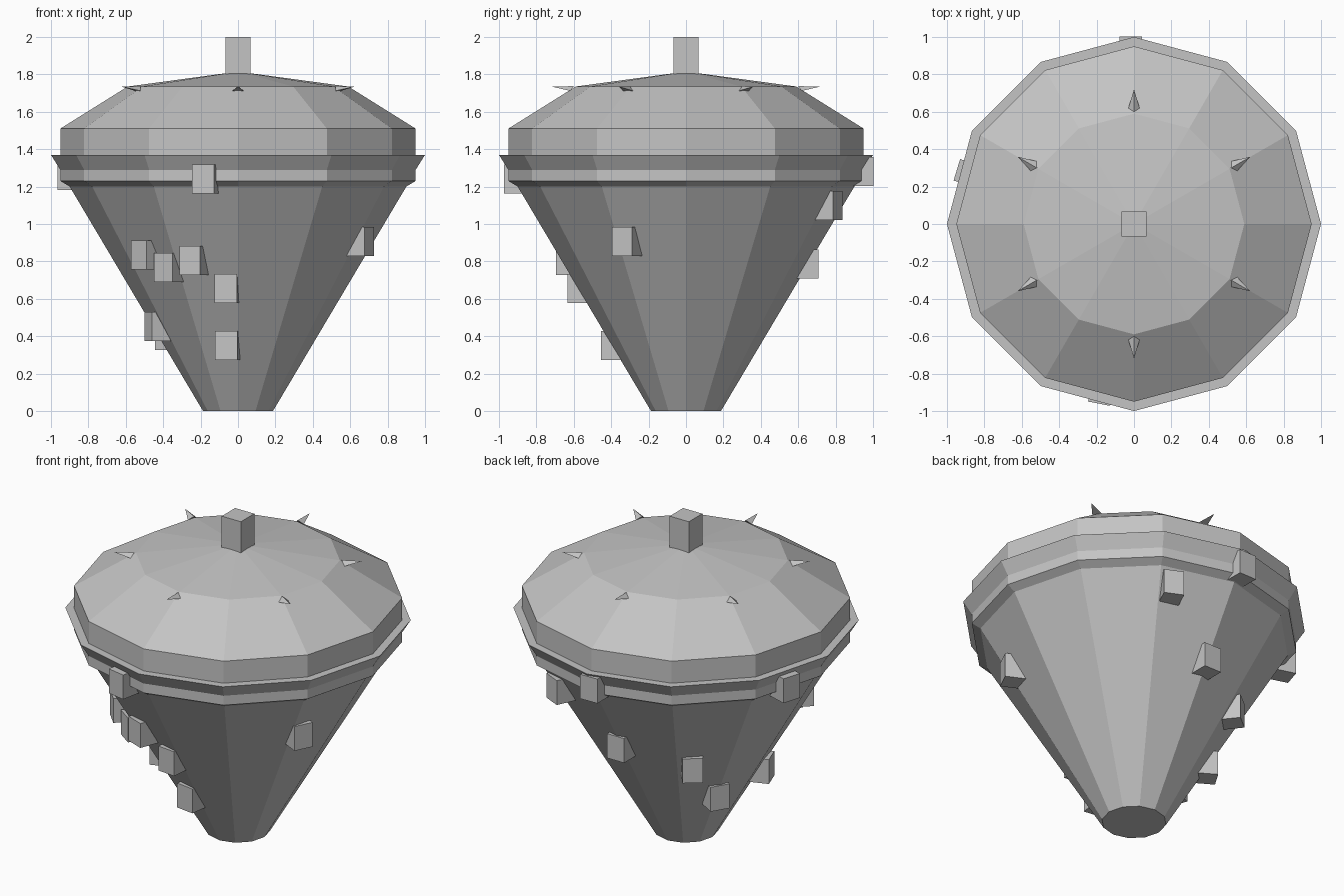
import bpy, bmesh, math
from mathutils import Vector, Matrix

if "Cube" in bpy.data.objects:
    bpy.data.objects.remove(bpy.data.objects["Cube"])

SIDES = 12

stone = bpy.data.materials.new("grey_stone")
stone.diffuse_color = (0.55, 0.55, 0.55, 1)
stone.use_nodes = True
stone.node_tree.nodes["Principled BSDF"].inputs["Base Color"].default_value = stone.diffuse_color


def finish(name, bm):
    bmesh.ops.recalc_face_normals(bm, faces=bm.faces[:])
    mesh = bpy.data.meshes.new(name)
    bm.to_mesh(mesh)
    bm.free()
    mesh.materials.append(stone)
    obj = bpy.data.objects.new(name, mesh)
    bpy.context.collection.objects.link(obj)
    return obj


def lathe(name, profile):
    """Spin (radius, height) points into a twelve-sided solid."""
    bm = bmesh.new()
    verts = [bm.verts.new((r, 0, z)) for r, z in profile]
    edges = [bm.edges.new(pair) for pair in zip(verts, verts[1:])]
    bmesh.ops.spin(bm, geom=verts + edges, cent=(0, 0, 0), axis=(0, 0, 1),
                   angle=math.tau, steps=SIDES, use_duplicate=False)
    bmesh.ops.remove_doubles(bm, verts=bm.verts[:], dist=0.0005)
    return finish(name, bm)


# Tapering body, flared rim and shallow faceted roof as one closed shell
lathe("body_and_roof", [
    (0, 0), (0.187, 0), (0.90, 1.20),              # cone
    (0.95, 1.23), (0.95, 1.29), (1.0, 1.37),       # flared rim
    (0.95, 1.37), (0.95, 1.51),                    # upper wall
    (0.59, 1.735), (0, 1.815),                     # roof
])


def block(name, size, matrix):
    bm = bmesh.new()
    bmesh.ops.create_cube(bm, size=1, matrix=matrix @ Matrix.Diagonal((*size, 1)))
    return finish(name, bm)


# Square spire on the roof
block("spire", (0.135, 0.135, 0.25), Matrix.Translation((0, 0, 1.875)))

# Blocks jutting out of the cone: (angle in degrees, centre height)
DEPTH = 0.16
blocks = [
    (-101, 1.24), (-136, 0.835), (-125, 0.767), (-111, 0.805), (-96, 0.655),
    (-98, 0.35), (-160, 0.453), (-26, 0.907), (149, 0.405), (163, 1.26),
    (91, 1.28), (65, 1.10), (90, 0.785), (128.5, 0.668),
]
for angle, z in blocks:
    outer = 0.187 + 0.594 * z + 0.055
    place = (Matrix.Rotation(math.radians(angle), 4, 'Z')
             @ Matrix.Translation((outer - DEPTH / 2, 0, z)))
    block("wall_block", (DEPTH, 0.12, 0.155), place)

# Six small spikes pointing outward from the roof edge
for i in range(6):
    turn = Matrix.Rotation(math.radians(30 + 60 * i), 4, 'Z')
    bm = bmesh.new()
    tip, left, right, back = [
        bm.verts.new(turn @ Vector(p)) for p in
        [(0.72, 0, 1.735), (0.62, -0.03, 1.712), (0.62, 0.03, 1.712), (0.60, 0, 1.737)]]
    for tri in [(tip, left, right), (tip, back, left), (tip, right, back), (left, back, right)]:
        bm.faces.new(tri)
    finish("roof_spike", bm)
